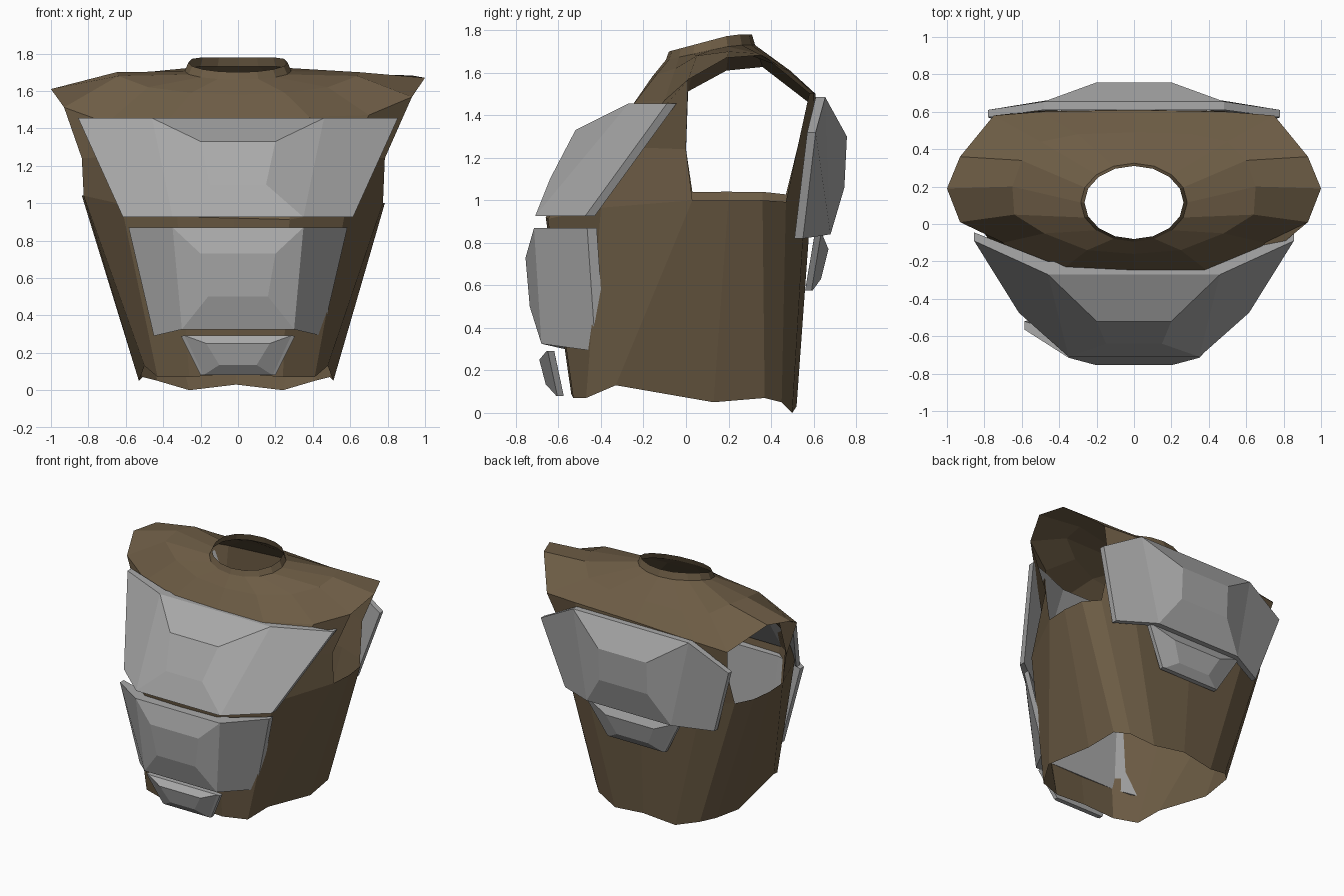
import bpy, bmesh, math

cube = bpy.data.objects.get("Cube")
if cube:
    bpy.data.objects.remove(cube, do_unlink=True)


def material(name, rgb):
    mat = bpy.data.materials.new(name)
    mat.use_nodes = True
    mat.diffuse_color = (*rgb, 1)
    mat.node_tree.nodes["Principled BSDF"].inputs["Base Color"].default_value = (*rgb, 1)
    return mat


BROWN = material("brown leather", (0.152, 0.107, 0.059))
GREY = material("grey plate", (0.40, 0.40, 0.40))


def finish(name, bm, mat):
    bmesh.ops.recalc_face_normals(bm, faces=bm.faces)
    mesh = bpy.data.meshes.new(name)
    bm.to_mesh(mesh)
    bm.free()
    mesh.materials.append(mat)
    obj = bpy.data.objects.new(name, mesh)
    bpy.context.collection.objects.link(obj)
    return obj


def neck(scale, front_z, back_z):
    """Half oval from front centre to back centre, rising to the back."""
    half = []
    for i in range(9):
        a = math.pi * i / 8
        rise = min(1, 0.65 * (1 - math.cos(a)))
        half.append((0.285 * scale * math.sin(a), 0.115 - 0.21 * scale * math.cos(a),
                     front_z + (back_z - front_z) * rise))
    return half


# Vest: half rings from front centre round the side to back centre
HEM = [(0, -.54, .09), (.25, -.53, .07), (.42, -.47, .07), (.49, -.33, .13), (.52, .13, .05),
       (.5, .37, .07), (.42, .45, .05), (.25, .5, 0), (0, .52, .03)]
CHEST = [(0, -.66, .92), (.3, -.65, .92), (.6, -.4, .98), (.8, .03, 1.02), (.81, .2, 1.02),
         (.79, .36, 1.02), (.71, .47, 1.01), (.5, .56, 1), (0, .59, 1)]
ARMPIT = [(0, -.47, 1.2), (.35, -.46, 1.2), (.62, -.27, 1.25), (.81, 0, 1.24), None,
          None, (.69, .525, 1.25), (.5, .605, 1.25), (0, .61, 1.25)]
SHOULDER = [(0, -.25, 1.45), (.38, -.24, 1.45), (.7, -.1, 1.45), (.93, .01, 1.54), (1, .19, 1.64),
            (.93, .36, 1.655), (.75, .58, 1.48), (.5, .6, 1.49), (0, .61, 1.5)]
YOKE = [(0, -.16, 1.58), (.25, -.14, 1.59), (.48, -.05, 1.62), (.64, .05, 1.68), (.65, .2, 1.7),
        (.6, .34, 1.69), (.5, .44, 1.63), (.3, .48, 1.61), (0, .49, 1.61)]


def make_vest():
    bm = bmesh.new()
    rings = []
    # each ring has a sideways shift and a slight tilt
    for half, shift, tilt in ((HEM, -.01, 0), (CHEST, -.025, -.025), (ARMPIT, -.025, 0),
                              (SHOULDER, 0, .03), (YOKE, 0, 0),
                              (neck(1, 1.66, 1.73), 0, 0), (neck(.93, 1.7, 1.78), 0, 0)):
        loop = list(half) + [p and (-p[0], p[1], p[2]) for p in half[-2:0:-1]]
        rings.append([p and bm.verts.new((p[0] + shift, p[1], p[2] + tilt * p[0]))
                      for p in loop])
    for low, high in zip(rings, rings[1:]):
        for i in range(len(low)):
            j = (i + 1) % len(low)
            quad = (low[i], low[j], high[j], high[i])
            if all(quad):           # the gaps leave the arm holes
                bm.faces.new(quad)
    return finish("vest", bm, BROWN)


def make_plate(name, side_top, top, ridge_top, ridge_low, low, side_low,
               mid_depth, side_depth, skew=0):
    """Faceted plate; each point is given for +x and mirrored, depths run inward."""
    bm = bmesh.new()

    def pair(p, dy=0, twist=0):
        return [bm.verts.new((s * p[0], p[1] + dy + s * twist, p[2])) for s in (1, -1)]

    st, sl = pair(side_top, twist=skew), pair(side_low, twist=skew)
    t, l = pair(top), pair(low)
    rt, rl = pair(ridge_top), pair(ridge_low)
    bst, bsl = pair(side_top, side_depth, skew), pair(side_low, side_depth, skew)
    bt, bl = pair(top, mid_depth), pair(low, mid_depth)
    faces = [(t[0], t[1], rt[1], rt[0]), (rt[0], rt[1], rl[1], rl[0]),
             (rl[0], rl[1], l[1], l[0]), (bt[0], bt[1], bl[1], bl[0])]
    for s in (0, 1):
        faces += [(st[s], t[s], l[s], sl[s]), (t[s], rt[s], rl[s], l[s]),
                  (bst[s], bt[s], bl[s], bsl[s])]
    outline = [st[0], t[0], t[1], st[1], sl[1], l[1], l[0], sl[0]]
    inner = [bst[0], bt[0], bt[1], bst[1], bsl[1], bl[1], bl[0], bsl[0]]
    for i in range(8):
        j = (i + 1) % 8
        faces.append((outline[i], outline[j], inner[j], inner[i]))
    for f in faces:
        bm.faces.new(f)
    return finish(name, bm, GREY)


make_vest()
make_plate("chest_plate", (.855, -.09, 1.455), (.46, -.27, 1.455), (.2, -.52, 1.33),
           (.15, -.64, 1.1), (.35, -.71, .925), (.615, -.475, .925), .07, .045)
make_plate("belly_plate", (.585, -.515, .87), (.35, -.715, .87), (.2, -.755, .73),
           (.16, -.735, .5), (.3, -.68, .325), (.45, -.475, .29), .115, .045, .05)
make_plate("waist_plate", (.305, -.65, .29), (.285, -.655, .292), (.17, -.69, .25),
           (.1, -.66, .135), (.185, -.61, .08), (.2, -.605, .08), .035, .03)
make_plate("upper_back_plate", (.78, .61, 1.32), (.48, .655, 1.485), (.2, .757, 1.3),
           (.2, .745, 1.06), (.35, .68, .84), (.62, .55, .82), -.045, -.04)
make_plate("lower_back_plate", (.39, .635, .84), (.37, .64, .842), (.2, .67, .77),
           (.13, .635, .63), (.225, .595, .575), (.24, .59, .575), -.035, -.03)
